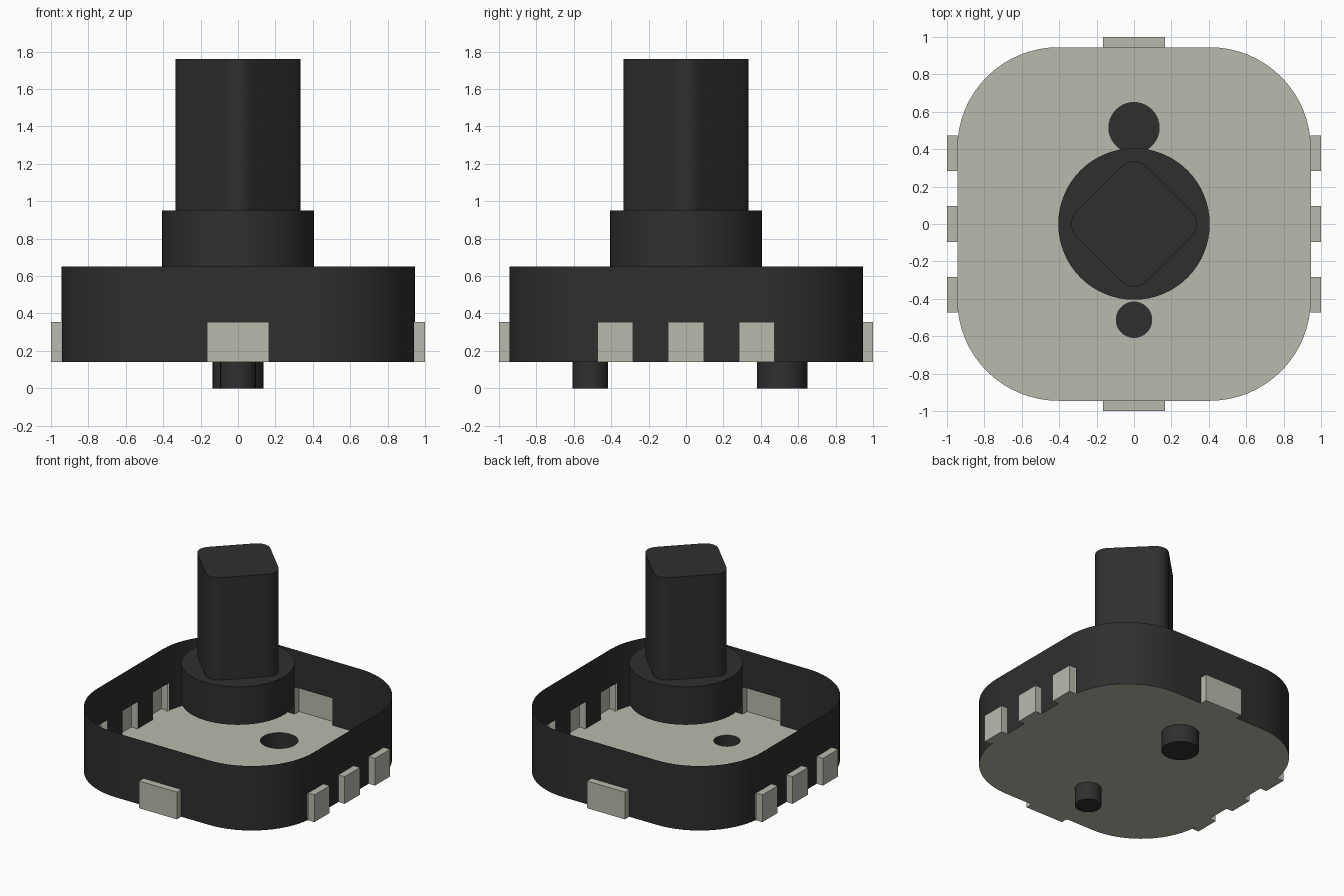
import bpy, bmesh, math
from mathutils import Vector

cube = bpy.data.objects.get("Cube")
if cube:
    bpy.data.objects.remove(cube, do_unlink=True)


def material(name, rgb):
    m = bpy.data.materials.new(name)
    m.use_nodes = True
    m.diffuse_color = (*rgb, 1)
    m.node_tree.nodes["Principled BSDF"].inputs["Base Color"].default_value = (*rgb, 1)
    return m


BLACK = material("black plastic", (0.028, 0.028, 0.028))
GREY = material("warm grey metal", (0.49, 0.49, 0.42))

BASE, TAB_TOP, RIM, COLLAR_TOP, SHAFT_TOP = 0.14, 0.355, 0.65, 0.95, 1.76
HALF = 0.945                                  # half width of the housing
PINS = {"rear_pin": (0.515, 0.135), "front_pin": (-0.512, 0.095)}   # y, radius


def finish(name, bm, mat):
    mesh = bpy.data.meshes.new(name)
    bm.to_mesh(mesh)
    bm.free()
    mesh.materials.append(mat)
    ob = bpy.data.objects.new(name, mesh)
    bpy.context.collection.objects.link(ob)
    bpy.ops.object.select_all(action='DESELECT')
    ob.select_set(True)
    bpy.context.view_layer.objects.active = ob
    bpy.ops.object.shade_smooth_by_angle(angle=math.radians(30))
    return ob


def circle(r, y=0.0, n=64):
    return [(r * math.cos(i * math.tau / n), y + r * math.sin(i * math.tau / n))
            for i in range(n)]


def rounded_square(half, r, turn=0.0, n=16):
    """Counter-clockwise rounded square, optionally rotated."""
    pts = []
    for q in range(4):
        mid = math.radians(45 + 90 * q)
        c = Vector((math.cos(mid), math.sin(mid))) * (half - r) * math.sqrt(2)
        for i in range(n + 1):
            a = math.radians(90 * q + 90 * i / n)
            p = c + Vector((math.cos(a), math.sin(a))) * r
            pts.append((p.x * math.cos(turn) - p.y * math.sin(turn),
                        p.x * math.sin(turn) + p.y * math.cos(turn)))
    return pts


def prism(pts, z0, z1, top=False, bottom=False):
    """Upright wall around an outline with optional end caps."""
    bm = bmesh.new()
    lo = [bm.verts.new((x, y, z0)) for x, y in pts]
    hi = [bm.verts.new((x, y, z1)) for x, y in pts]
    for i in range(len(pts)):
        j = (i + 1) % len(pts)
        bm.faces.new((lo[i], lo[j], hi[j], hi[i]))
    if top:
        bm.faces.new(hi)
    if bottom:
        bm.faces.new(lo[::-1])
    return bm


# Contact tabs: name, outward direction, centre along the side, half width
TABS = [("front_tab", (0, -1), 0.0, 0.165), ("back_tab", (0, 1), 0.0, 0.165)]
for side, sx in (("left", 1), ("right", -1)):
    for place, y in (("front", -0.378), ("middle", 0.0), ("back", 0.378)):
        TABS.append((f"{side}_{place}_tab", (sx, 0), y, 0.095))

# Housing: open thin wall with windows where the tabs pass through
outline = rounded_square(HALF, 0.54)
bm = prism(outline, BASE, RIM)


def cut(co, no):
    bmesh.ops.bisect_plane(bm, geom=bm.verts[:] + bm.edges[:] + bm.faces[:],
                           plane_co=co, plane_no=no)


cut((0, 0, TAB_TOP), (0, 0, 1))
for x in (-0.165, 0.165):
    cut((x, 0, 0), (1, 0, 0))
for c in (-0.378, 0, 0.378):
    for w in (-0.095, 0.095):
        cut((0, c + w, 0), (0, 1, 0))
windows = []
for f in bm.faces:
    p = f.calc_center_median()
    for _, d, c, w in TABS:
        out = p.x * d[0] + p.y * d[1]
        along = p.y if d[0] else p.x
        if p.z < TAB_TOP and out > 0.9 and abs(along - c) < w:
            windows.append(f)
            break
bmesh.ops.delete(bm, geom=windows, context='FACES')
finish("housing_wall", bm, BLACK)

# Tabs: shallow boxes, open towards the inside
for name, d, c, w in TABS:
    bm = bmesh.new()
    out = Vector((d[0], d[1], 0))
    side = Vector((-d[1], d[0], 0))
    mid = Vector((abs(d[1]), abs(d[0]), 0)) * c

    def ring(dist):
        return [bm.verts.new(mid + out * dist + side * s * w + Vector((0, 0, z)))
                for s, z in ((-1, BASE), (1, BASE), (1, TAB_TOP), (-1, TAB_TOP))]
    inner, outer = ring(0.943), ring(1.0)
    bm.faces.new(outer)
    for i in range(4):
        j = (i + 1) % 4
        bm.faces.new((inner[i], inner[j], outer[j], outer[i]))
    finish(name, bm, GREY)

# Floor plate with a hole above each hollow pin
bm = bmesh.new()
edges = []
for loop in [outline] + [circle(r, y, 40) for y, r in PINS.values()]:
    vs = [bm.verts.new((x, y, BASE)) for x, y in loop]
    edges += [bm.edges.new((vs[i - 1], vs[i])) for i in range(len(vs))]
bmesh.ops.triangle_fill(bm, use_beauty=True, edges=edges, normal=(0, 0, -1))
for f in bm.faces:
    f.normal_update()
    if f.normal.z > 0:
        f.normal_flip()
finish("floor_plate", bm, GREY)

# Locating pins, collar and the rounded square shaft
for name, (y, r) in PINS.items():
    finish(name, prism(circle(r, y, 40), 0, BASE, bottom=True), BLACK)
finish("collar", prism(circle(0.405), RIM, COLLAR_TOP, top=True), BLACK)
finish("shaft", prism(rounded_square(0.265, 0.097, math.pi / 4, 8),
                      COLLAR_TOP, SHAFT_TOP, top=True), BLACK)
